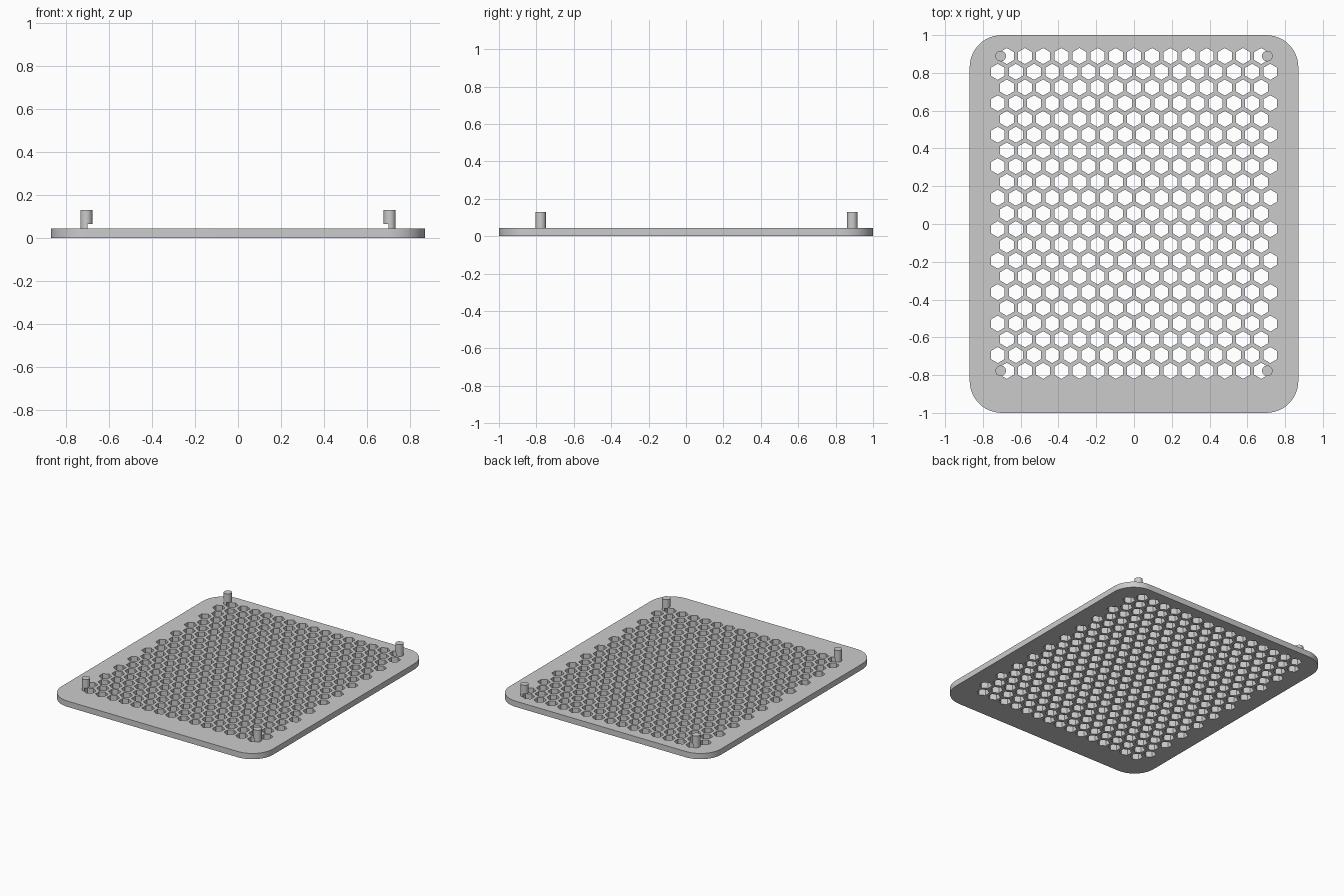
import bpy, bmesh
from math import sin, cos, pi, radians

cube = bpy.data.objects.get("Cube")
if cube:
    bpy.data.objects.remove(cube)

HALF_X, HALF_Y, THICK, CORNER = 0.87, 1.0, 0.043, 0.17
PITCH, HEX_R, ROWS = 0.0962, 0.0425, 21
ROW_STEP = PITCH * 3 ** 0.5 / 2
MID_Y = 0.056
PEG_X, PEG_R, PEG_TOP = 0.706, 0.028, 0.13
CUT_TOP = 0.065

grey = bpy.data.materials.new("grey")
grey.use_nodes = True
colour = (0.6, 0.6, 0.6, 1)
grey.diffuse_color = colour
grey.node_tree.nodes["Principled BSDF"].inputs["Base Color"].default_value = colour


def arc(cx, cy, r, start, end, n):
    """Points along an arc, both ends included."""
    angles = [start + (end - start) * i / n for i in range(n + 1)]
    return [(cx + r * cos(a), cy + r * sin(a)) for a in angles]


def prisms(name, outlines, z0, z1):
    """One object made of upright prisms, one for each outline."""
    bm = bmesh.new()
    for outline in outlines:
        low = [bm.verts.new((x, y, z0)) for x, y in outline]
        high = [bm.verts.new((x, y, z1)) for x, y in outline]
        bm.faces.new(low[::-1])
        bm.faces.new(high)
        for i in range(len(low)):
            j = (i + 1) % len(low)
            bm.faces.new((low[i], low[j], high[j], high[i]))
    mesh = bpy.data.meshes.new(name)
    bm.to_mesh(mesh)
    bm.free()
    mesh.materials.append(grey)
    obj = bpy.data.objects.new(name, mesh)
    bpy.context.collection.objects.link(obj)
    return obj


def finish(obj, cutter):
    """Cut the holes, then smooth the rounded sides."""
    mod = obj.modifiers.new("holes", "BOOLEAN")
    mod.operation = "DIFFERENCE"
    mod.solver = "EXACT"
    mod.object = cutter
    bpy.ops.object.select_all(action="DESELECT")
    obj.select_set(True)
    bpy.context.view_layer.objects.active = obj
    bpy.ops.object.modifier_apply(modifier=mod.name)
    bpy.ops.object.shade_smooth_by_angle(angle=radians(30))


# Staggered honeycomb of hexagonal cutters, 15 and 16 to a row
hexes = []
for row in range(ROWS):
    count = 15 + row % 2
    y = MID_Y + (row - (ROWS - 1) / 2) * ROW_STEP
    for col in range(count):
        x = (col - (count - 1) / 2) * PITCH
        hexes.append(arc(x, y, HEX_R, pi / 6, pi * 13 / 6, 6)[:-1])
cutter = prisms("hole_cutter", hexes, -0.05, CUT_TOP)
cutter.hide_render = True

# Rounded plate
outline = []
for k, (sx, sy) in enumerate([(1, 1), (-1, 1), (-1, -1), (1, -1)]):
    outline += arc(sx * (HALF_X - CORNER), sy * (HALF_Y - CORNER), CORNER,
                   k * pi / 2, (k + 1) * pi / 2, 12)
finish(prisms("perforated_plate", [outline], 0, THICK), cutter)

# Four corner pegs, notched at the foot by the nearest hole
reach = ROW_STEP * (ROWS - 1) / 2
for end, sy in (("front", -1), ("back", 1)):
    for side, sx in (("right", -1), ("left", 1)):
        ring = arc(sx * PEG_X, MID_Y + sy * reach, PEG_R, 0, 2 * pi, 24)[:-1]
        finish(prisms(f"{end}_{side}_peg", [ring], THICK - 0.01, PEG_TOP), cutter)

bpy.data.objects.remove(cutter)
